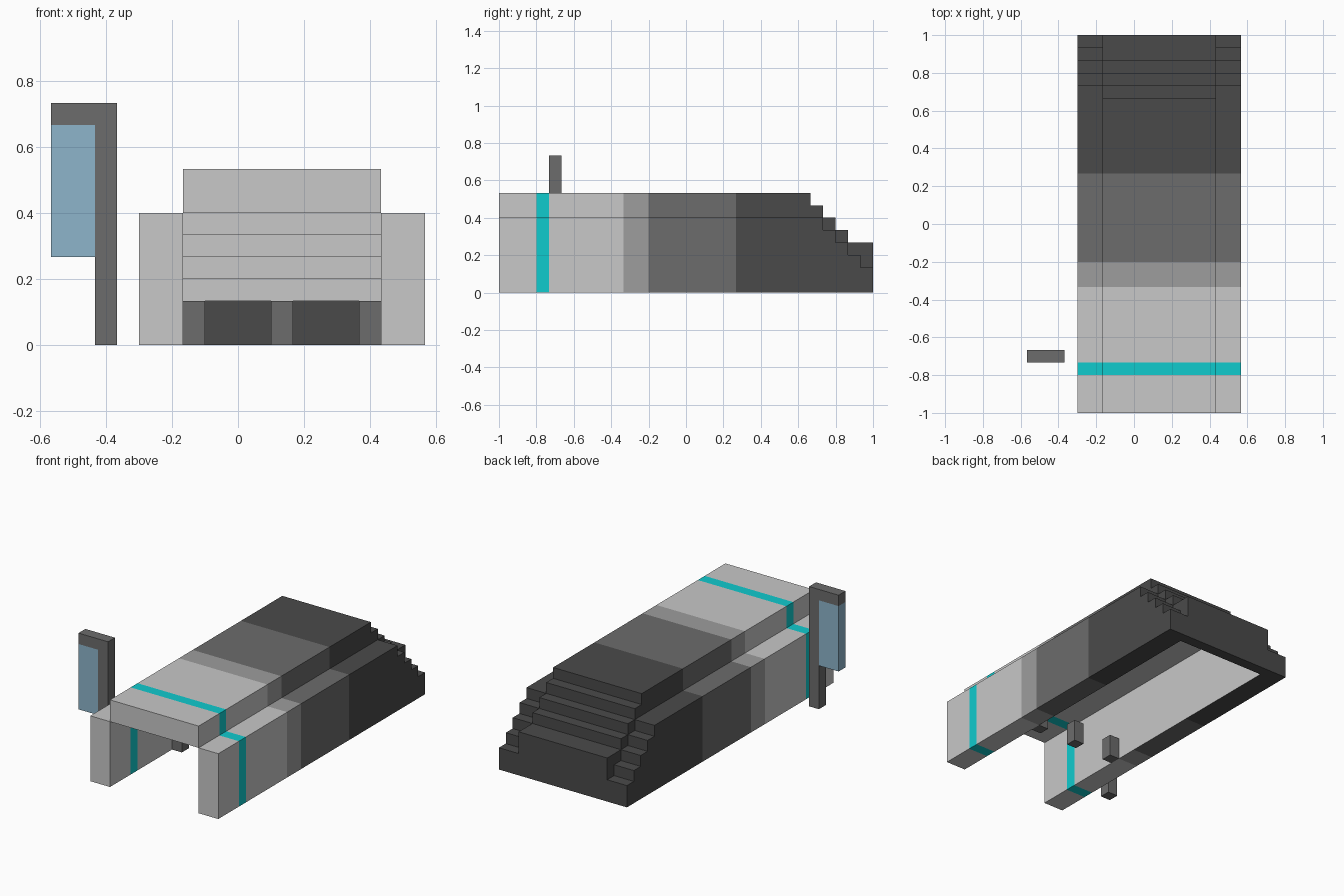
import bpy, bmesh
from mathutils import Vector

if "Cube" in bpy.data.objects:
    bpy.data.objects.remove(bpy.data.objects["Cube"])

U = 1 / 15  # the model sits on a block grid, 15 blocks per unit


def material(name, r, g, b):
    def lin(c):
        c /= 255
        return c / 12.92 if c <= 0.04045 else ((c + 0.055) / 1.055) ** 2.4
    m = bpy.data.materials.new(name)
    m.diffuse_color = (lin(r), lin(g), lin(b), 1)
    m.use_nodes = True
    m.node_tree.nodes["Principled BSDF"].inputs["Base Color"].default_value = m.diffuse_color
    return m


LIGHT = material("light grey", 200, 200, 200)
CYAN = material("cyan", 16, 203, 206)
SOFT = material("soft grey", 157, 157, 157)
MID = material("mid grey", 108, 108, 108)
DARK = material("dark grey", 74, 74, 74)
GLASS = material("pale blue", 141, 181, 203)
MATS = [LIGHT, CYAN, SOFT, MID, DARK]


def prism(name, points, axis, a, b, mats, cuts=(), rule=None):
    """Extrude a profile along x (points are y,z) or along y (points are x,z)."""
    bm = bmesh.new()
    def pos(p, t):
        return Vector((t, p[0], p[1]) if axis == 'X' else (p[0], t, p[1])) * U
    face = bm.faces.new([bm.verts.new(pos(p, a)) for p in points])
    ext = bmesh.ops.extrude_face_region(bm, geom=[face])
    shift = pos((0, 0), b - a)
    bmesh.ops.translate(bm, vec=shift,
                        verts=[v for v in ext["geom"] if isinstance(v, bmesh.types.BMVert)])
    for c in cuts:
        bmesh.ops.bisect_plane(bm, geom=bm.verts[:] + bm.edges[:] + bm.faces[:],
                               plane_co=(0, c * U, 0), plane_no=(0, 1, 0), dist=1e-5)
    bmesh.ops.recalc_face_normals(bm, faces=bm.faces)
    if rule:
        for f in bm.faces:
            f.material_index = rule(f.calc_center_bounds() / U, f.normal)
    me = bpy.data.meshes.new(name)
    bm.to_mesh(me)
    bm.free()
    for m in mats:
        me.materials.append(m)
    ob = bpy.data.objects.new(name, me)
    bpy.context.collection.objects.link(ob)
    return ob


def box(name, x, y, z, mat):
    pts = [(x[0], z[0]), (x[1], z[0]), (x[1], z[1]), (x[0], z[1])]
    return prism(name, pts, 'Y', y[0], y[1], [mat])


def stairs(y, z, n):
    """Points of n downward steps starting at height z and position y."""
    pts = []
    for i in range(n):
        pts += [(y + i, z - i), (y + i, z - i - 1)]
    return pts


# colour bands along the tunnel; the inside lining stays light
CUTS = (-12, -11, -5, -3, 4)


def band(y, inside):
    if -12 < y < -11:
        return 1
    if inside or y < -5:
        return 0
    return 2 if y < -3 else 3 if y < 4 else 4


# side walls, stepping down at the back
wall = [(-15, 0), (-15, 6)] + stairs(11, 6, 4) + [(15, 2), (15, 0)]
for name, x0, inner in (("left_wall", -4.5, 1), ("right_wall", 6.5, -1)):
    prism(name, wall, 'X', x0, x0 + 2, MATS, CUTS,
          lambda c, n, s=inner: band(c.y, n.x * s > 0.5))

# stepped roof, two blocks thick
roof = ([(-15, 6), (-15, 8)] + stairs(10, 8, 4) + [(15, 4), (15, 2)]
        + stairs(10, 6, 4)[::-1])
prism("roof", roof, 'X', -2.5, 6.5, MATS, CUTS,
      lambda c, n: band(c.y, n.z < -0.5 or n.y < -0.5))

# low wall closing the back end
box("back_wall", (-2.5, 6.5), (14, 15), (0, 2), DARK)

# entrance gate posts
for i, x in enumerate((-2.5, 1.5, 5.5)):
    box(f"gate_post_{i + 1}", (x, x + 1), (-6, -5), (0, 2), MID)

# hanging sign beside the tunnel
frame = [(-5.5, 0), (-5.5, 11), (-8.5, 11), (-8.5, 10), (-6.5, 10), (-6.5, 0)]
prism("sign_frame", frame, 'Y', -11, -10, [MID])
box("sign_panel", (-8.5, -6.5), (-11, -10), (4, 10), GLASS)
